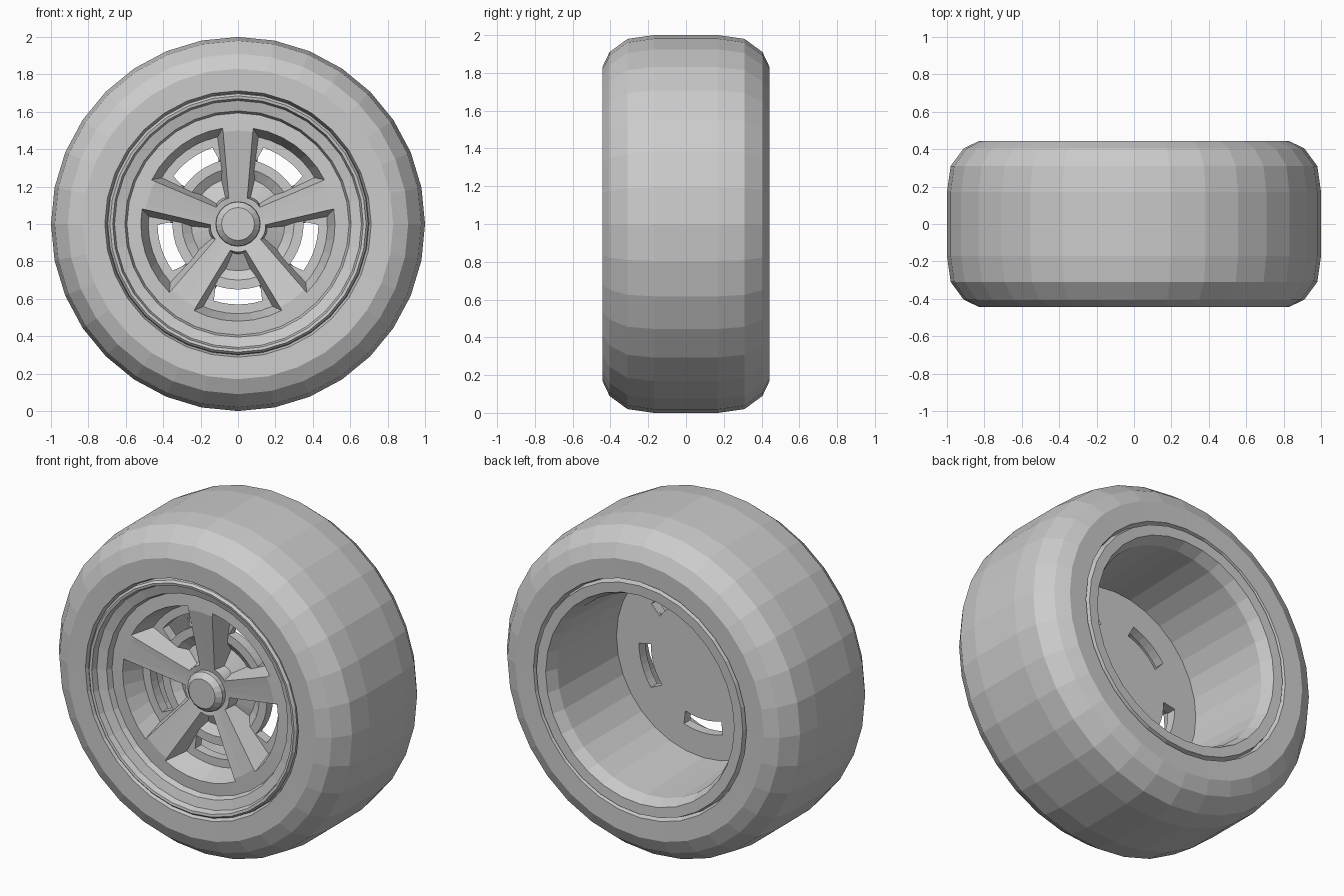
import bpy
import bmesh
from math import sin, cos, pi, asin, radians

default = bpy.data.objects.get("Cube")
if default:
    bpy.data.objects.remove(default, do_unlink=True)

CENTRE_Z = 1.0
SPOKES = 5
STEP = 2 * pi / SPOKES


def polar(r, angle, y):
    """Point on the wheel; angle is measured from straight up."""
    return (r * sin(angle), y, CENTRE_Z + r * cos(angle))


def finish(bm, name):
    bmesh.ops.remove_doubles(bm, verts=bm.verts, dist=1e-5)
    bmesh.ops.recalc_face_normals(bm, faces=bm.faces)
    mesh = bpy.data.meshes.new(name)
    bm.to_mesh(mesh)
    bm.free()
    obj = bpy.data.objects.new(name, mesh)
    bpy.context.collection.objects.link(obj)
    return obj


def lathe(name, profile, sides=32, closed=True):
    """Turn a (radius, y) profile around the axle."""
    bm = bmesh.new()
    rings = [[bm.verts.new(polar(r, 2 * pi * i / sides, y)) for i in range(sides)]
             if r else [bm.verts.new(polar(0, 0, y))] * sides
             for r, y in profile]
    pairs = list(zip(rings, rings[1:]))
    if closed:
        pairs.append((rings[-1], rings[0]))
    for a, b in pairs:
        for i in range(sides):
            j = (i + 1) % sides
            quad = list(dict.fromkeys((a[i], a[j], b[j], b[i])))
            if len(quad) > 2:
                bm.faces.new(quad)
    return finish(bm, name)


def cut(target, outline, y_front, y_back):
    """Cut one opening between each pair of spokes; outline(y) gives (radius, angle)."""
    bm = bmesh.new()
    for k in range(SPOKES):
        mid = (k + 0.5) * STEP
        front, back = [[bm.verts.new(polar(r, mid + a, y)) for r, a in outline(y)]
                       for y in (y_front, y_back)]
        bm.faces.new(front)
        bm.faces.new(back)
        n = len(front)
        for i in range(n):
            j = (i + 1) % n
            bm.faces.new((front[i], front[j], back[j], back[i]))
    cutter = finish(bm, "opening_cutter")
    cutter.hide_render = True
    mod = target.modifiers.new("openings", 'BOOLEAN')
    mod.operation = 'DIFFERENCE'
    mod.solver = 'EXACT'
    mod.object = cutter
    graph = bpy.context.evaluated_depsgraph_get()
    mesh = bpy.data.meshes.new_from_object(target.evaluated_get(graph))
    target.modifiers.clear()
    target.data = mesh
    bpy.data.objects.remove(cutter, do_unlink=True)


def sector(r_in, r_out, half_in, half_out, n=6):
    """Outline of a ring segment centred on angle zero."""
    ts = [2 * i / n - 1 for i in range(n + 1)]
    return ([(r_out, half_out * t) for t in ts]
            + [(r_in, -half_in * t) for t in ts])


def window(y):
    # Walls slope inward with depth
    inset = 0.3 * (y + 0.36)
    r_in, r_out = 0.14 + 0.5 * inset, 0.52 - inset

    def half(r):
        return STEP / 2 - asin((0.014 + 0.131 * r + 0.8 * inset) / r)
    return sector(r_in, r_out, half(r_in), half(r_out))


def slot(y):
    return sector(0.35, 0.43, radians(20), radians(17.5))


# Tyre: mirrored profile from bead over the tread
half_tyre = [(0.70, 0.40), (0.712, 0.44), (0.83, 0.443), (0.91, 0.405),
             (0.98, 0.31), (1.0, 0.17)]
lathe("tyre", half_tyre + [(r, -y) for r, y in reversed(half_tyre)])

# Rim: stepped front lip, deep barrel open to the back
lathe("rim", [(0.70, -0.40), (0.697, -0.43), (0.685, -0.443), (0.67, -0.44),
              (0.66, -0.405), (0.605, -0.39), (0.592, -0.35), (0.58, -0.17),
              (0.60, 0.37), (0.63, 0.44), (0.69, 0.443), (0.70, 0.40)])

# Spoke disc: dished face opened up into five spokes
spoke_disc = lathe("spokes", [(0, -0.28), (0.12, -0.29), (0.50, -0.36),
                              (0.594, -0.355), (0.585, -0.18), (0, -0.18)],
                   closed=False)
cut(spoke_disc, window, -0.40, -0.10)

# Back plate: stepped disc with five vent slots
back_plate = lathe("back_plate", [(0, -0.27), (0.10, -0.25), (0.25, -0.19),
                                  (0.30, -0.225), (0.59, -0.225),
                                  (0.59, -0.165), (0, -0.165)], closed=False)
cut(back_plate, slot, -0.30, -0.10)

# Hub cap
lathe("hub_cap", [(0, -0.345), (0.088, -0.345), (0.118, -0.315),
                  (0.125, -0.20), (0, -0.20)], sides=20, closed=False)
